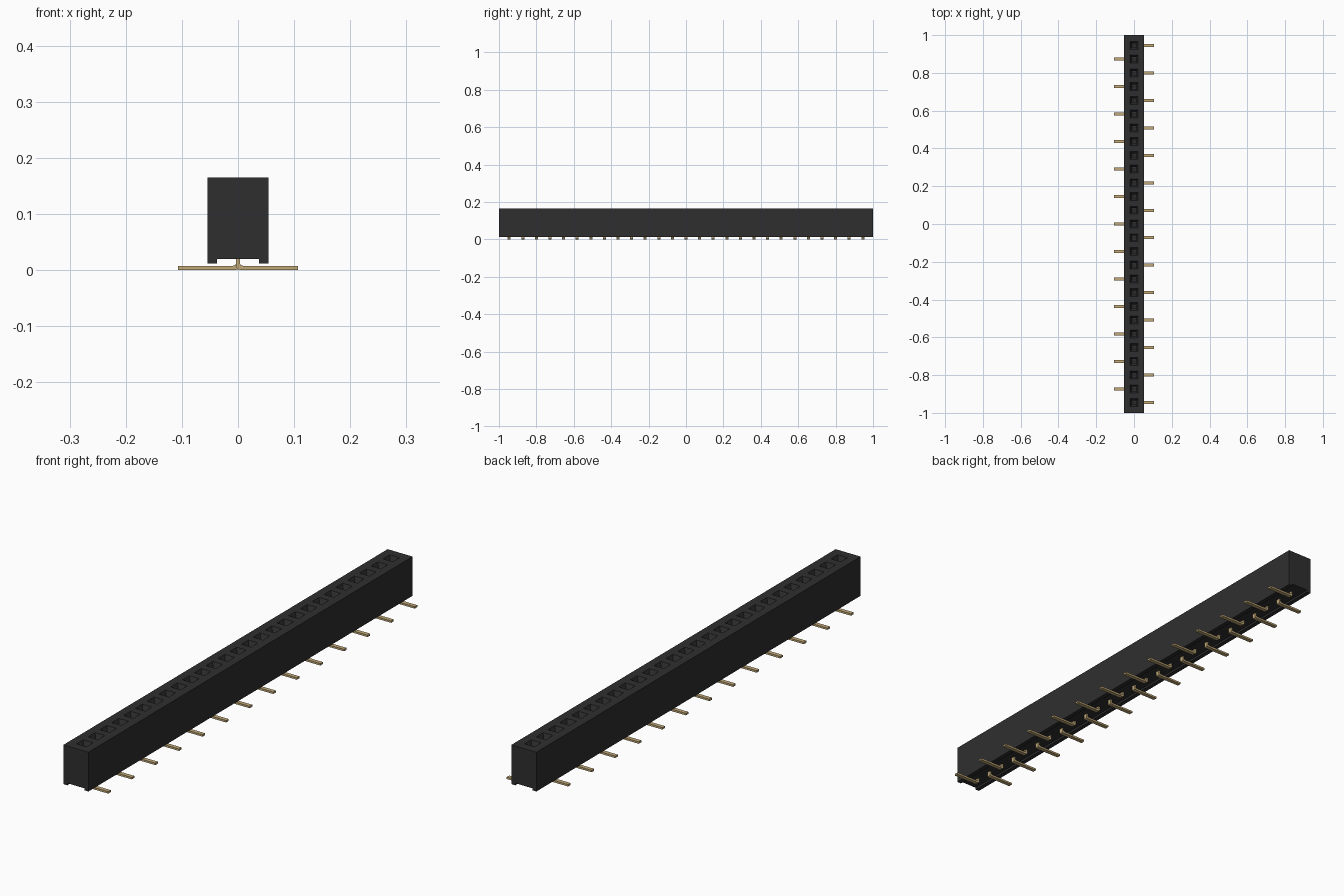
import bpy, bmesh

cube = bpy.data.objects.get("Cube")
if cube:
    bpy.data.objects.remove(cube, do_unlink=True)

COUNT, PITCH = 27, 0.0727
YS = [(i - (COUNT - 1) / 2) * PITCH for i in range(COUNT)]


def material(name, rgb, rough):
    m = bpy.data.materials.new(name)
    m.use_nodes = True
    m.diffuse_color = (*rgb, 1)
    bsdf = m.node_tree.nodes["Principled BSDF"]
    bsdf.inputs["Base Color"].default_value = (*rgb, 1)
    bsdf.inputs["Roughness"].default_value = rough
    return m


black = material("black plastic", (0.028, 0.028, 0.028), 0.6)
gold = material("gold metal", (0.54, 0.40, 0.19), 0.5)


def finish(bm, name, mat):
    bmesh.ops.recalc_face_normals(bm, faces=bm.faces)
    mesh = bpy.data.meshes.new(name)
    bm.to_mesh(mesh)
    bm.free()
    mesh.materials.append(mat)
    obj = bpy.data.objects.new(name, mesh)
    bpy.context.collection.objects.link(obj)
    return obj


def extrude_profile(bm, profile, stations):
    """Sweep a closed x-z profile through y stations, with capped ends."""
    rings = [[bm.verts.new((x, y, z)) for x, z in profile] for y in stations]
    n = len(profile)
    for a, b in zip(rings, rings[1:]):
        for i in range(n):
            j = (i + 1) % n
            bm.faces.new((a[i], a[j], b[j], b[i]))
    bm.faces.new(rings[0])
    bm.faces.new(rings[-1])


# Housing: a long bar with two standoff rails underneath
HOLE, TOP = 0.021, 0.165
half = [(0.037, 0.02), (0.037, 0.012), (0.054, 0.012), (0.054, TOP), (HOLE, TOP)]
profile = half + [(-x, z) for x, z in reversed(half)]
stations = [-1.0] + [y + s * HOLE for y in YS for s in (-1, 1)] + [1.0]
bm = bmesh.new()
extrude_profile(bm, profile, stations)

# Sockets: funnel mouth followed by a straight square shaft
bm.faces.ensure_lookup_table()
mouths = []
for f in bm.faces:
    c = f.calc_center_median()
    if abs(c.x) < 0.01 and c.z > TOP - 0.001 and min(abs(c.y - y) for y in YS) < 0.005:
        mouths.append(f)
for f in mouths:
    c = f.calc_center_median()
    for width, z in ((0.011, 0.14), (0.011, 0.05)):
        f = bmesh.ops.extrude_discrete_faces(bm, faces=[f])["faces"][0]
        for v in f.verts:
            v.co.x = width if v.co.x > c.x else -width
            v.co.y = c.y + (width if v.co.y > c.y else -width)
            v.co.z = z
finish(bm, "socket_housing", black)

# Terminals: bent strips whose feet alternate from side to side
FOOT = [(-0.0035, 0.05), (-0.0035, 0.006), (-0.001, 0.0015), (0.004, 0),
        (0.107, 0), (0.107, 0.0075), (0.009, 0.0075), (0.005, 0.009),
        (0.0035, 0.012), (0.0035, 0.05)]
W = 0.008
for name, side, rows in (("left_terminals", 1, YS[0::2]), ("right_terminals", -1, YS[1::2])):
    bm = bmesh.new()
    for y in rows:
        extrude_profile(bm, [(side * x, z) for x, z in FOOT], (y - W, y + W))
    finish(bm, name, gold)

# Spring contacts: a pair of leaves pinching inside each shaft
LEAF = [(0.006, 0.05), (0.009, 0.05), (0.005, 0.11), (0.009, 0.125),
        (0.007, 0.125), (0.002, 0.11)]
bm = bmesh.new()
for y in YS:
    for side in (-1, 1):
        extrude_profile(bm, [(side * x, z) for x, z in LEAF], (y - 0.005, y + 0.005))
finish(bm, "spring_contacts", gold)
